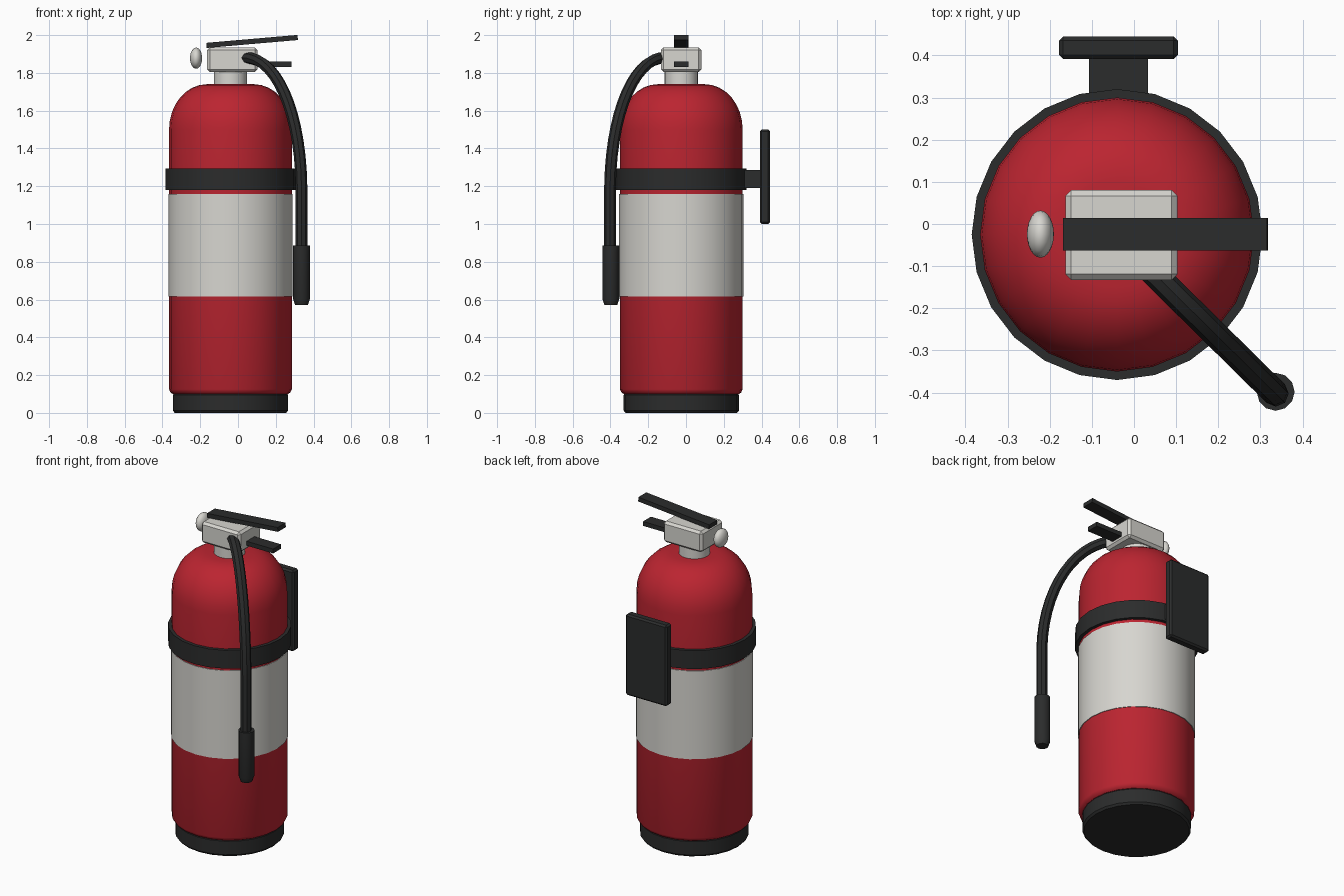
import bpy, bmesh, math
from mathutils import Vector, Matrix

if "Cube" in bpy.data.objects:
    bpy.data.objects.remove(bpy.data.objects["Cube"])

CX, CY = -0.04, -0.025   # axis of the cylinder


def material(name, rgb):
    m = bpy.data.materials.new(name)
    m.diffuse_color = (*rgb, 1)
    m.use_nodes = True
    m.node_tree.nodes["Principled BSDF"].inputs["Base Color"].default_value = m.diffuse_color
    return m


RED = material("red paint", (0.50, 0.018, 0.03))
PALE = material("pale grey", (0.68, 0.67, 0.63))
BLACK = material("black rubber", (0.024, 0.025, 0.025))


def finish(name, bm, mat, smooth=True):
    bmesh.ops.recalc_face_normals(bm, faces=bm.faces)
    mesh = bpy.data.meshes.new(name)
    bm.to_mesh(mesh)
    bm.free()
    mesh.materials.append(mat)
    ob = bpy.data.objects.new(name, mesh)
    bpy.context.collection.objects.link(ob)
    if smooth:
        bpy.ops.object.select_all(action='DESELECT')
        ob.select_set(True)
        bpy.context.view_layer.objects.active = ob
        bpy.ops.object.shade_smooth_by_angle(angle=math.radians(32))
    return ob


def lathe(name, profile, mat, centre=(CX, CY), sides=24, closed=False):
    """Spin (radius, z) points round a vertical axis; closed makes a ring, otherwise ends are capped."""
    bm = bmesh.new()
    rings = []
    for r, z in profile:
        rings.append([bm.verts.new((centre[0] + r * math.cos(2 * math.pi * i / sides),
                                    centre[1] + r * math.sin(2 * math.pi * i / sides), z))
                      for i in range(sides)])
    pairs = list(zip(rings, rings[1:]))
    if closed:
        pairs.append((rings[-1], rings[0]))
    else:
        bm.faces.new(rings[0])
        bm.faces.new(rings[-1])
    for a, b in pairs:
        for i in range(sides):
            j = (i + 1) % sides
            bm.faces.new((a[i], a[j], b[j], b[i]))
    return finish(name, bm, mat)


def box(name, lo, hi, mat, bevel=0.0, tilt=0.0):
    lo, hi = Vector(lo), Vector(hi)
    bm = bmesh.new()
    bmesh.ops.create_cube(bm, size=1)
    bmesh.ops.scale(bm, vec=hi - lo, verts=bm.verts)
    if bevel:
        bmesh.ops.bevel(bm, geom=bm.edges[:], offset=bevel, segments=1, affect='EDGES')
    bmesh.ops.transform(bm, verts=bm.verts,
                        matrix=Matrix.Translation((lo + hi) / 2) @ Matrix.Rotation(tilt, 4, 'Y'))
    return finish(name, bm, mat, smooth=False)


# Cylinder with domed shoulder
body = [(0.305, 0.10), (0.317, 0.108), (0.325, 0.125), (0.325, 1.50)]
for k in range(1, 9):
    a = math.radians(90 * k / 8)
    body.append((0.125 + 0.20 * math.cos(a), 1.50 + 0.24 * math.sin(a)))
lathe("cylinder_body", body, RED)

# Base boot, label wrap and strap
lathe("base_boot", [(0.295, 0), (0.305, 0.012), (0.305, 0.095), (0.297, 0.105)], BLACK)
lathe("label_wrap", [(0.322, 0.615), (0.329, 0.615), (0.329, 1.16), (0.322, 1.16)], PALE, closed=True)
lathe("strap", [(0.322, 1.18), (0.345, 1.18), (0.345, 1.293), (0.322, 1.293)], BLACK, closed=True)

# Neck and valve
lathe("neck", [(0.088, 1.71), (0.088, 1.83)], PALE)
box("valve_block", (-0.163, -0.133, 1.805), (0.103, 0.081, 1.935), PALE, bevel=0.014)

# Handles
box("top_lever", (-0.168, -0.063, 1.953), (0.317, 0.014, 1.98), BLACK, tilt=-math.atan(0.042 / 0.485))
box("lower_handle", (0.08, -0.063, 1.832), (0.284, 0.014, 1.859), BLACK)

# Gauge on the side
bm = bmesh.new()
bmesh.ops.create_uvsphere(bm, u_segments=16, v_segments=12, radius=1)
bmesh.ops.transform(bm, verts=bm.verts, matrix=Matrix.Translation((-0.222, -0.024, 1.878))
                    @ Matrix.Diagonal((0.032, 0.056, 0.056, 1)) @ Matrix.Rotation(math.pi / 2, 4, 'Y'))
gauge = finish("pressure_gauge", bm, PALE)
gauge.data.polygons.foreach_set("use_smooth", [True] * len(gauge.data.polygons))

# Hose: octagonal section swept in the vertical plane between valve and nozzle
start, ctrl1 = Vector((0.035, -0.105, 1.88)), Vector((0.20, -0.268, 1.89))
ctrl2, end = Vector((0.33, -0.396, 1.60)), Vector((0.336, -0.402, 1.20))
path = []
for k in range(15):
    t = k / 14
    path.append(start * (1 - t) ** 3 + ctrl1 * 3 * t * (1 - t) ** 2
                + ctrl2 * 3 * t * t * (1 - t) + end * t ** 3)
path.append(Vector((0.336, -0.402, 0.86)))
side = Vector((1, 1, 0)).normalized()
bm = bmesh.new()
rings = []
for k, p in enumerate(path):
    tangent = (path[min(k + 1, len(path) - 1)] - path[max(k - 1, 0)]).normalized()
    up = side.cross(tangent).normalized()
    rings.append([bm.verts.new(p + 0.031 * (side * math.cos(math.pi * i / 4) + up * math.sin(math.pi * i / 4)))
                  for i in range(8)])
for a, b in zip(rings, rings[1:]):
    for i in range(8):
        j = (i + 1) % 8
        bm.faces.new((a[i], a[j], b[j], b[i]))
bm.faces.new(rings[0])
bm.faces.new(rings[-1])
hose = finish("hose", bm, BLACK)
hose.data.polygons.foreach_set("use_smooth", [len(p.vertices) == 4 for p in hose.data.polygons])

# Nozzle grip
lathe("nozzle", [(0.034, 0.572), (0.045, 0.605), (0.045, 0.885)], BLACK, centre=(0.336, -0.398), sides=12)

# Wall bracket
box("bracket_arm", (-0.107, 0.27, 1.19), (0.033, 0.41, 1.285), BLACK)
box("bracket_plate", (-0.178, 0.391, 1.0), (0.104, 0.445, 1.5), BLACK, bevel=0.01)
